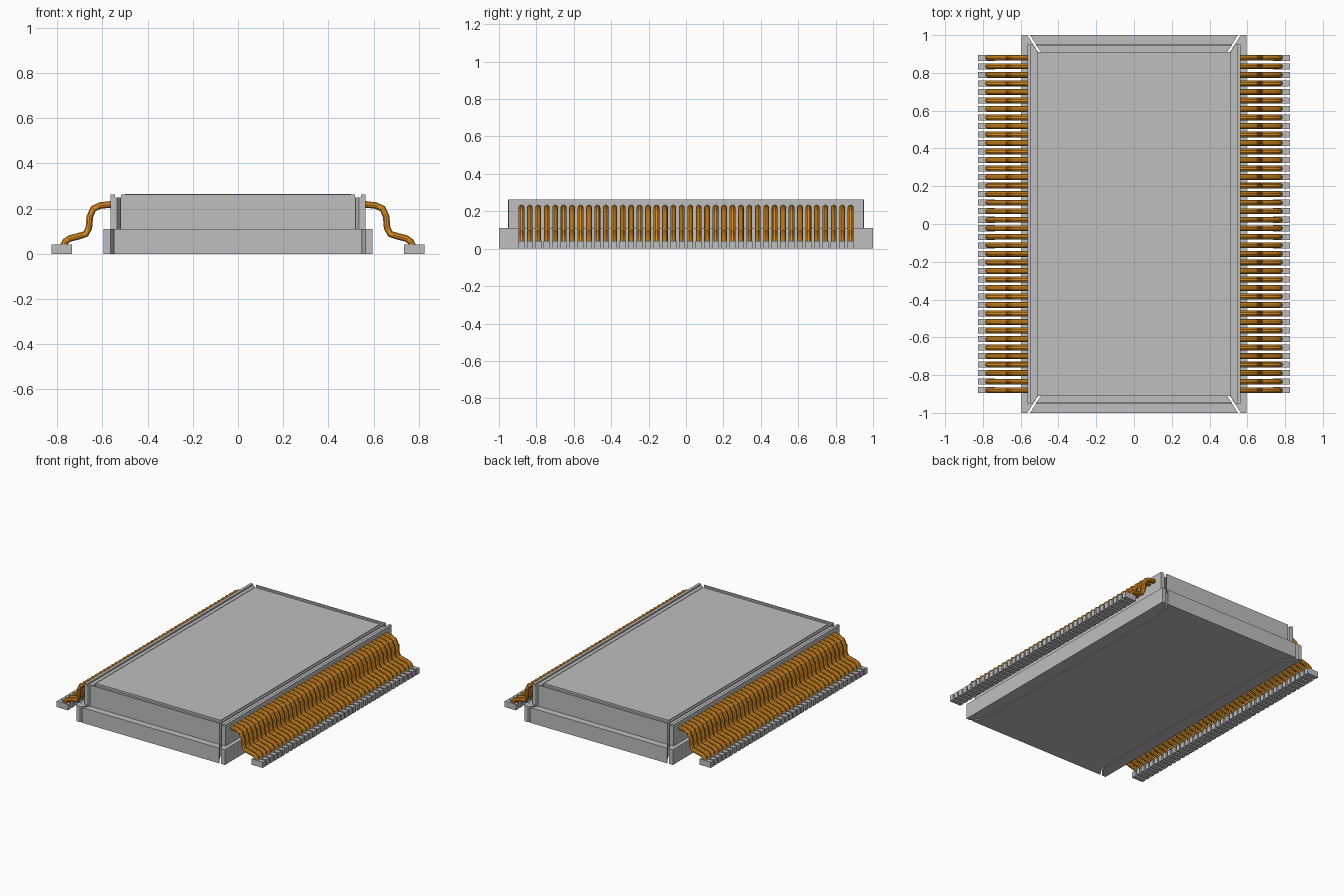
import bpy, bmesh

cube = bpy.data.objects.get("Cube")
if cube:
    bpy.data.objects.remove(cube, do_unlink=True)


def material(name, colour):
    m = bpy.data.materials.new(name)
    m.use_nodes = True
    m.diffuse_color = (*colour, 1)
    m.node_tree.nodes["Principled BSDF"].inputs["Base Color"].default_value = (*colour, 1)
    return m


GREY = material("light grey", (0.52, 0.52, 0.52))
ORANGE = material("copper orange", (0.76, 0.29, 0.02))


def add_object(name, data, mat):
    ob = bpy.data.objects.new(name, data)
    bpy.context.collection.objects.link(ob)
    data.materials.append(mat)
    return ob


def prisms(name, plans, z0, z1, mirror_axis=None):
    """Extrude plan outlines from z0 to z1, optionally mirrored on x (0) or y (1)."""
    bm = bmesh.new()
    for plan in plans:
        face = bm.faces.new([bm.verts.new((x, y, z0)) for x, y in plan])
        new = bmesh.ops.extrude_face_region(bm, geom=[face])["geom"]
        for v in new:
            if isinstance(v, bmesh.types.BMVert):
                v.co.z = z1
    bmesh.ops.recalc_face_normals(bm, faces=bm.faces)
    mesh = bpy.data.meshes.new(name)
    bm.to_mesh(mesh)
    bm.free()
    ob = add_object(name, mesh, GREY)
    if mirror_axis is not None:
        mod = ob.modifiers.new("mirror", "MIRROR")
        mod.use_axis = [i == mirror_axis for i in range(3)]
        mod.use_mirror_merge = False
    return ob


def rect(x0, x1, y0, y1):
    return [(x0, y0), (x1, y0), (x1, y1), (x0, y1)]


def both_ends(half, axis):
    """Complete a half outline by reflecting it across the given axis."""
    flip = (lambda p: (-p[0], p[1])) if axis == 0 else (lambda p: (p[0], -p[1]))
    return half + [flip(p) for p in reversed(half)]


BASE, TROUGH, TOP = 0.11, 0.25, 0.262

# Central body with the flat lid
prisms("body_core", [rect(-0.5, 0.5, -0.91, 0.91)], 0, TOP + 0.002)

# Long side frames, cut off at the corner mitres
prisms("side_base", [both_ends([(0.505, 0.905), (0.565, 1), (0.595, 1)], 1)], 0, BASE, 0)
prisms("side_wall", [both_ends([(0.505, 0.905), (0.535, 0.95), (0.565, 0.95)], 1)],
       BASE, TROUGH, 0)
prisms("side_lip", [rect(0.545, 0.565, -0.95, 0.95)], TROUGH, TOP, 0)
prisms("side_inner_lip", [rect(0.5, 0.513, -0.91, 0.91)], TROUGH, TOP - 0.004, 0)

# Short end frames between the mitres
prisms("end_base", [both_ends([(0.49, 0.905), (0.55, 1)], 0)], 0, BASE, 1)
prisms("end_wall", [both_ends([(0.49, 0.905), (0.52, 0.952)], 0)], BASE, TROUGH, 1)
prisms("end_lip", [rect(-0.518, 0.518, 0.943, 0.952)], TROUGH, TOP, 1)

# Solder pads and bent leads along both long sides
COUNT, SPAN = 40, 0.88
rows = [-SPAN + 2 * SPAN * i / (COUNT - 1) for i in range(COUNT)]
prisms("pads", [rect(0.735, 0.825, y - 0.016, y + 0.016) for y in rows], 0, 0.042, 0)

LEAD = [(0.55, 0.22), (0.61, 0.214), (0.64, 0.2), (0.656, 0.165), (0.66, 0.115),
        (0.674, 0.088), (0.705, 0.078), (0.745, 0.068), (0.765, 0.054), (0.775, 0.03)]
for label, side in (("left", 1), ("right", -1)):
    curve = bpy.data.curves.new(label + "_leads", "CURVE")
    curve.dimensions = "3D"
    curve.bevel_depth = 0.0155
    curve.bevel_resolution = 3
    curve.use_fill_caps = True
    for y in rows:
        spline = curve.splines.new("POLY")
        spline.points.add(len(LEAD) - 1)
        for point, (x, z) in zip(spline.points, LEAD):
            point.co = (side * x, y, z, 1)
    leads = add_object(label + "_leads", curve, ORANGE)
    bpy.ops.object.select_all(action="DESELECT")
    leads.select_set(True)
    bpy.context.view_layer.objects.active = leads
    bpy.ops.object.convert(target="MESH")
    bpy.ops.object.shade_smooth_by_angle()
